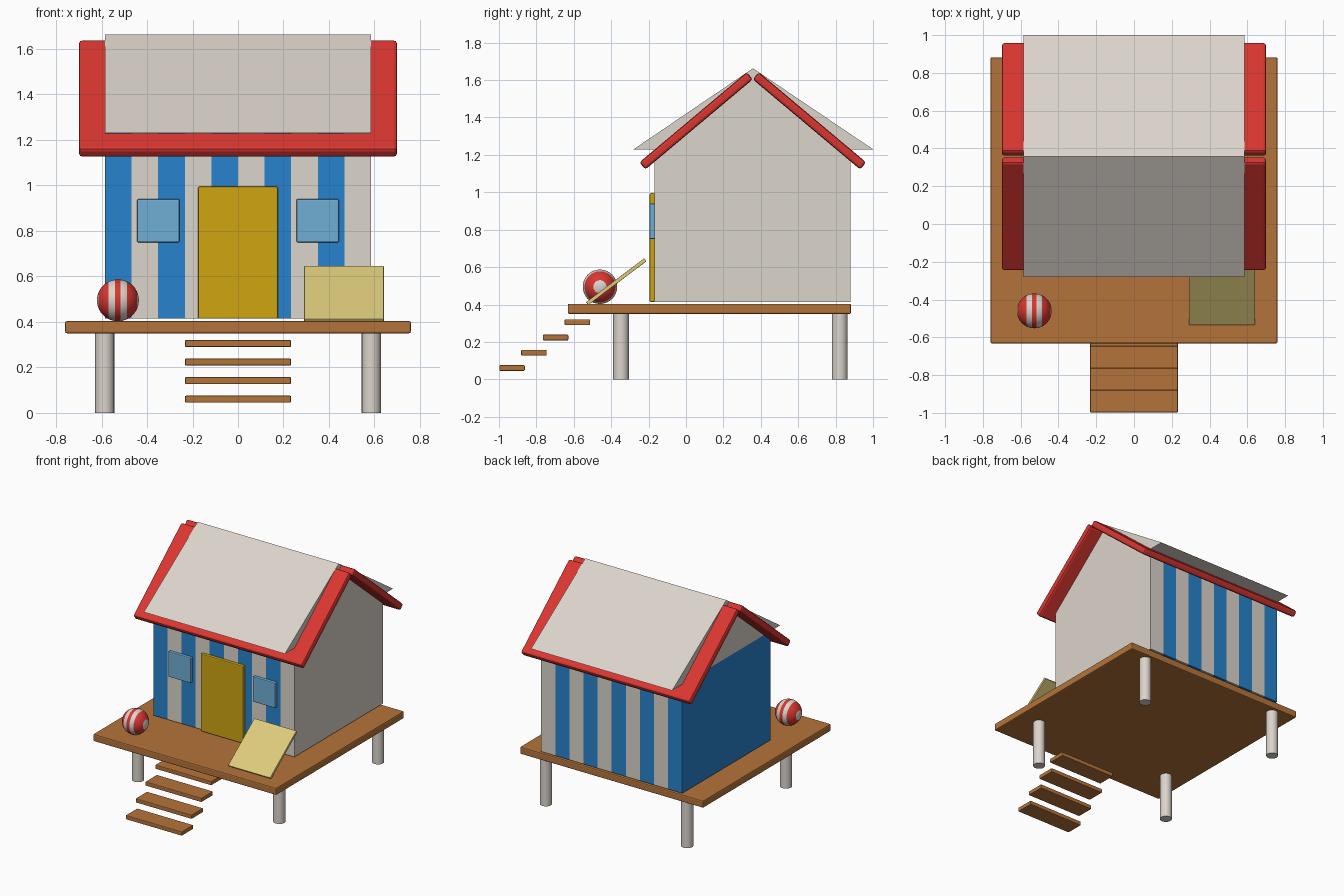
import bpy, bmesh, math
from mathutils import Matrix

if "Cube" in bpy.data.objects:
    bpy.data.objects.remove(bpy.data.objects["Cube"])


def mat(name, r, g, b):
    m = bpy.data.materials.new(name)
    m.diffuse_color = (r, g, b, 1)
    m.use_nodes = True
    m.node_tree.nodes["Principled BSDF"].inputs["Base Color"].default_value = m.diffuse_color
    return m


RED = mat("red", 0.70, 0.037, 0.03)
WHITE = mat("warm_white", 0.71, 0.66, 0.60)
BLUE = mat("blue", 0.02, 0.23, 0.61)
YELLOW = mat("golden_yellow", 0.63, 0.38, 0.006)
WOOD = mat("wood_brown", 0.46, 0.175, 0.042)
GLASS = mat("pale_blue", 0.16, 0.43, 0.66)
SAND = mat("sand_yellow", 0.73, 0.60, 0.20)


def add(name, bm, mats, bevel=0.0, smooth=False):
    me = bpy.data.meshes.new(name)
    bmesh.ops.recalc_face_normals(bm, faces=bm.faces)
    bm.to_mesh(me)
    bm.free()
    for m in mats:
        me.materials.append(m)
    ob = bpy.data.objects.new(name, me)
    bpy.context.collection.objects.link(ob)
    if bevel:
        mod = ob.modifiers.new("bevel", "BEVEL")
        mod.width, mod.segments = bevel, 2
    if smooth:
        bpy.ops.object.select_all(action='DESELECT')
        ob.select_set(True)
        bpy.context.view_layer.objects.active = ob
        bpy.ops.object.shade_smooth_by_angle(angle=math.radians(40))
    return ob


def box(name, x, y, z, m, bevel=0.0):
    """Box from (min, max) pairs."""
    bm = bmesh.new()
    bmesh.ops.create_cube(bm, size=1)
    for v in bm.verts:
        v.co = [(a + b) / 2 + c * (b - a) for (a, b), c in zip((x, y, z), v.co)]
    return add(name, bm, [m], bevel)


def tilted(name, size, center, degrees, m, bevel):
    """Box turned about the x axis."""
    bm = bmesh.new()
    bmesh.ops.create_cube(bm, size=1)
    for v in bm.verts:
        v.co = [c * s for c, s in zip(v.co, size)]
    bm.transform(Matrix.Translation(center) @ Matrix.Rotation(math.radians(degrees), 4, 'X'))
    return add(name, bm, [m], bevel)


# Deck and stilts
box("deck", (-0.76, 0.76), (-0.632, 0.882), (0.35, 0.404), WOOD, 0.008)
for y, row in ((-0.347, "front"), (0.822, "back")):
    for s, side in ((-1, "left"), (1, "right")):
        bm = bmesh.new()
        bmesh.ops.create_cone(bm, cap_ends=True, segments=24, radius1=0.042,
                              radius2=0.042, depth=0.355,
                              matrix=Matrix.Translation((s * 0.586, y, 0.1775)))
        add(f"{row}_{side}_stilt", bm, [WHITE], smooth=True)

# Floating steps
for i in range(4):
    y, z = -0.998 + i * 0.1165, 0.045 + i * 0.0815
    box(f"step_{i + 1}", (-0.233, 0.233), (y, y + 0.136), (z, z + 0.031), WOOD, 0.005)

# Hut body: full-depth boards of alternating colour
for i in range(10):
    x = -0.585 + i * 0.117
    box(f"wall_board_{i + 1}", (x, x + 0.117), (-0.168, 0.88), (0.414, 1.23),
        WHITE if i % 2 else BLUE)

# Gable prism resting on the walls
bm = bmesh.new()
tri = bm.faces.new([bm.verts.new((-0.585, y, z)) for y, z in
                    ((-0.28, 1.23), (1.0, 1.23), (0.358, 1.663))])
new = bmesh.ops.extrude_face_region(bm, geom=[tri])["geom"]
bmesh.ops.translate(bm, vec=(1.17, 0, 0),
                    verts=[g for g in new if isinstance(g, bmesh.types.BMVert)])
add("gable", bm, [WHITE])

# Roof slabs
tilted("front_roof", (1.40, 0.75, 0.05), (0, 0.054, 1.382), 40, RED, 0.014)
tilted("back_roof", (1.40, 0.75, 0.05), (0, 0.660, 1.382), -40, RED, 0.014)

# Door and windows
box("door", (-0.176, 0.176), (-0.194, -0.167), (0.414, 0.995), YELLOW, 0.006)
for s, side in ((-1, "left"), (1, "right")):
    a, b = sorted((s * 0.257, s * 0.444))
    box(f"{side}_window", (a, b), (-0.194, -0.167), (0.75, 0.94), GLASS, 0.006)

# Leaning panel on the deck
tilted("leaning_panel", (0.35, 0.39, 0.02), (0.466, -0.373, 0.522), 37, SAND, 0.003)

# Beach ball, banded along x
bm = bmesh.new()
bmesh.ops.create_uvsphere(bm, u_segments=32, v_segments=48, radius=1)
bm.transform(Matrix.Rotation(math.pi / 2, 4, 'Y'))
for f in bm.faces:
    u = abs(f.calc_center_median().x)
    f.material_index = 1 if u < 0.14 or 0.42 < u < 0.93 else 0
bm.transform(Matrix.Translation((-0.528, -0.46, 0.495)) @ Matrix.Scale(0.092, 4))
add("beach_ball", bm, [WHITE, RED], smooth=True)
